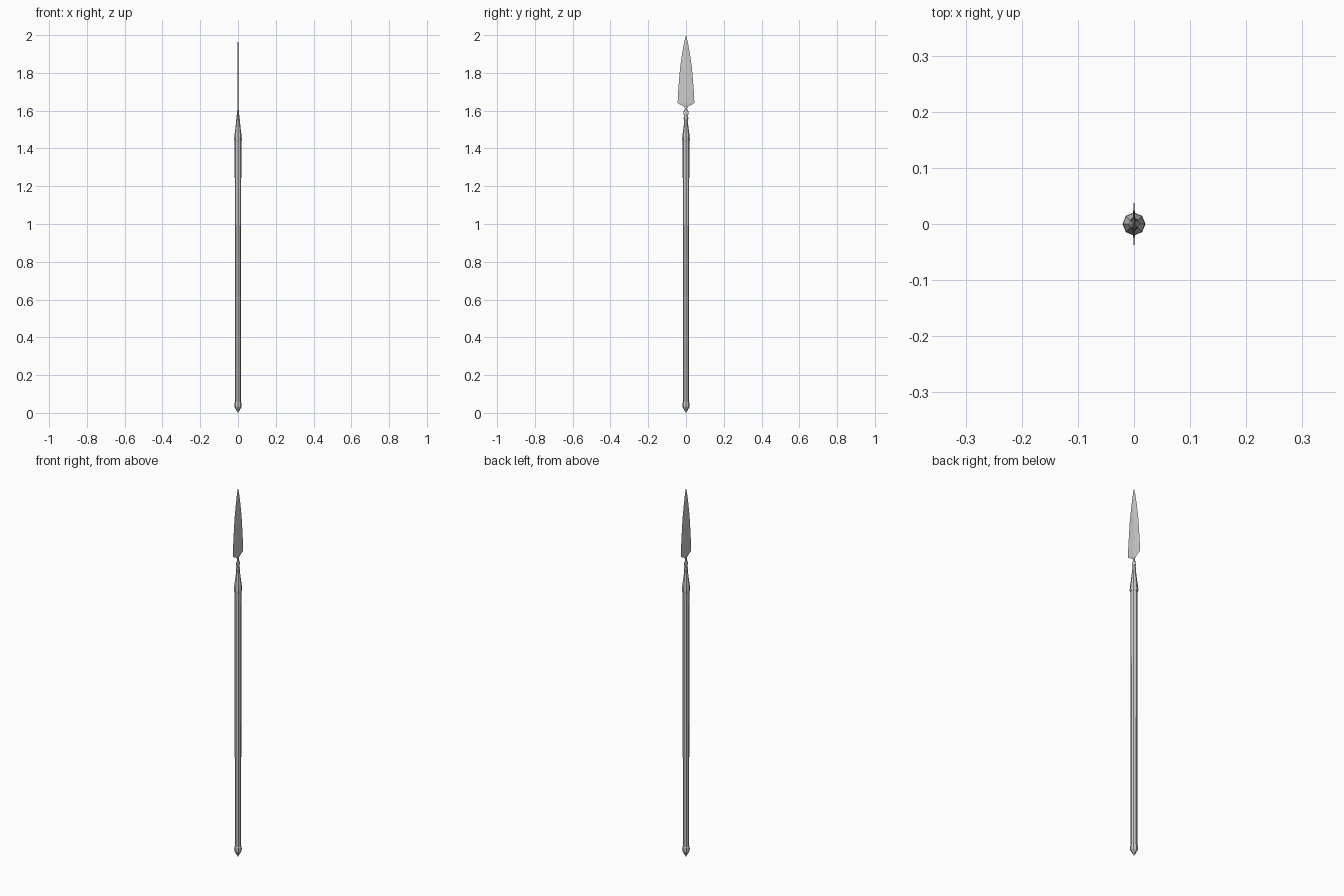
import bpy
import bmesh
from math import cos, sin, tau


def loft(name, rings, sides):
    """Skin elliptical rings (z, x radius, y radius); zero radius makes a point."""
    bm = bmesh.new()
    loops = []
    for z, rx, ry in rings:
        if ry == 0:
            loops.append([bm.verts.new((0, 0, z))] * sides)
        else:
            loops.append([bm.verts.new((rx * cos(tau * i / sides), ry * sin(tau * i / sides), z))
                          for i in range(sides)])
    for a, b in zip(loops, loops[1:]):
        for i in range(sides):
            j = (i + 1) % sides
            corners = list(dict.fromkeys((a[i], a[j], b[j], b[i])))
            bm.faces.new(corners)
    for end in (loops[0], loops[-1]):
        if len(set(end)) > 2:
            bm.faces.new(end)
    bmesh.ops.recalc_face_normals(bm, faces=bm.faces)
    mesh = bpy.data.meshes.new(name)
    bm.to_mesh(mesh)
    bm.free()
    obj = bpy.data.objects.new(name, mesh)
    bpy.context.collection.objects.link(obj)
    return obj


# Pointed butt cap
loft("butt_cap", [(0, 0, 0), (0.018, 0.011, 0.011), (0.03, 0.018, 0.018),
                  (0.04, 0.019, 0.019), (0.054, 0.018, 0.018), (0.06, 0.015, 0.015)], 8)

# Eight-sided shaft, slightly thicker toward the head
loft("shaft", [(0.05, 0.0155, 0.0155), (1.45, 0.0175, 0.0175)], 8)

# Socket flattening into a beaded neck
loft("socket", [(1.437, 0.019, 0.019), (1.445, 0.0205, 0.0205), (1.465, 0.0195, 0.0195),
                (1.50, 0.0145, 0.0145), (1.545, 0.010, 0.009), (1.555, 0.009, 0.012),
                (1.563, 0.008, 0.012), (1.573, 0.007, 0.008), (1.582, 0.006, 0.014),
                (1.594, 0.005, 0.014), (1.604, 0.004, 0.007), (1.62, 0.003, 0.006)], 8)

# Leaf-shaped blade with a central ridge and swept base
loft("blade", [(1.612, 0.003, 0.006), (1.622, 0.003, 0.012), (1.630, 0.003, 0.026),
               (1.640, 0.003, 0.044), (1.68, 0.003, 0.043), (1.76, 0.003, 0.037),
               (1.83, 0.003, 0.031), (1.90, 0.002, 0.021), (1.96, 0.0015, 0.010),
               (2.0, 0, 0)], 4)
